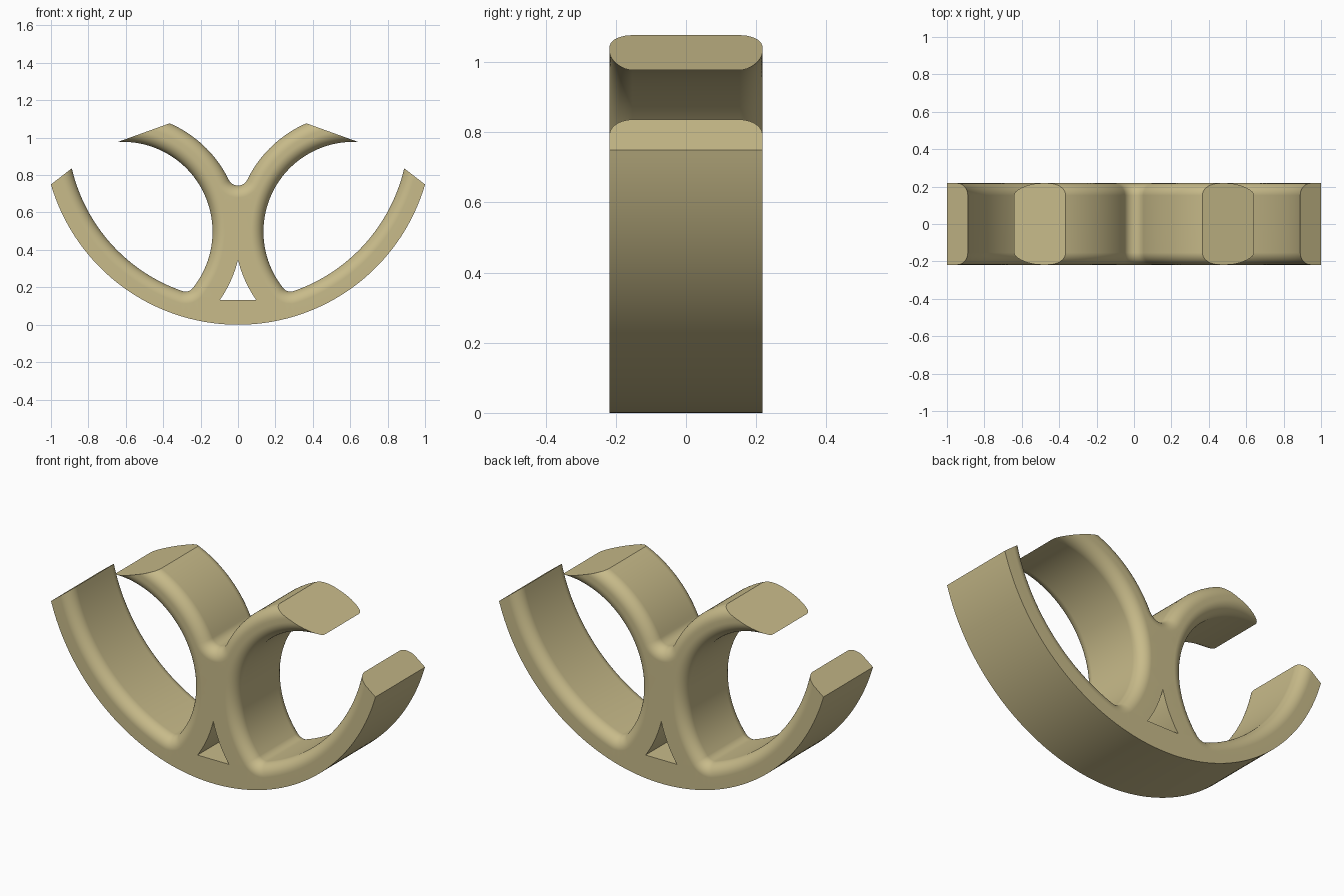
import bpy, bmesh, math
from mathutils import Vector as V

if "Cube" in bpy.data.objects:
    bpy.data.objects.remove(bpy.data.objects["Cube"])

HALF, BEVEL = 0.218, 0.065              # half depth and edge rounding
RIM, R_OUT, R_IN = V((0, 1.042)), 1.042, 0.912
HOLE, R_HOLE, R_ARM = V((0.617, 0.497)), 0.481, 0.632
R_POCKET, R_NOTCH, R_TRI = 0.05, 0.055, 0.635


def arc(c, r, p, q, n):
    """Points on a circle from the direction of p to the direction of q."""
    a = math.atan2(p.y - c.y, p.x - c.x)
    b = math.atan2(q.y - c.y, q.x - c.x)
    d = (b - a + math.pi) % (2 * math.pi) - math.pi
    return [c + r * V((math.cos(a + d * i / n), math.sin(a + d * i / n)))
            for i in range(n + 1)]


def enter(p, q, c, r):
    """Where the line from p towards q enters a circle."""
    u, w = (q - p).normalized(), p - c
    b = u.dot(w)
    return p + u * (-b - math.sqrt(b * b - w.dot(w) + r * r))


# Centres of the small fillets
ra, rb = R_IN - R_POCKET, R_HOLE - R_POCKET
axis = HOLE - RIM
dist = axis.length
axis.normalize()
along = (ra * ra - rb * rb + dist * dist) / (2 * dist)
POCKET = RIM + axis * along + V((axis.y, -axis.x)) * math.sqrt(ra * ra - along * along)
NOTCH = V((0, HOLE.y + math.sqrt((R_ARM + R_NOTCH) ** 2 - HOLE.x ** 2)))


def outline(d):
    """Closed body outline, inner edges drawn back into the solid by d."""
    a, b = V((1.0, 0.75)), V((0.89, 0.835))         # rim end cut
    p, q = V((0.365, 1.077)), V((0.64, 0.978))      # arm end cut
    a = enter(a, b, RIM, R_OUT)
    away_rim = POCKET + (POCKET - RIM)
    away_hole = POCKET + (POCKET - HOLE)
    half = arc(RIM, R_OUT, V((0, 0)), a, 40)
    half += arc(RIM, R_IN + d, enter(a, b, RIM, R_IN + d), POCKET, 32)
    half += arc(POCKET, R_POCKET + d, away_rim, away_hole, 10)[1:]
    half += arc(HOLE, R_HOLE + d, POCKET, enter(p, q, HOLE, R_HOLE + d), 40)[1:]
    half += arc(HOLE, R_ARM - d, enter(p, q, HOLE, R_ARM - d), NOTCH, 24)
    half += arc(NOTCH, R_NOTCH + d, HOLE, NOTCH - V((0, 1)), 8)[1:]
    return half + [V((-v.x, v.y)) for v in half[-2:0:-1]]


def triangle():
    """Curved triangular window in the stem."""
    z = 0.133
    base = V((HOLE.x - math.sqrt(R_TRI ** 2 - (HOLE.y - z) ** 2), z))
    apex = V((0, HOLE.y - math.sqrt(R_TRI ** 2 - HOLE.x ** 2)))
    side = arc(HOLE, R_TRI, apex, base, 12)
    return side + [V((-v.x, v.y)) for v in side[:0:-1]]


bm = bmesh.new()


def loft(sections):
    """Join matching outlines given as (points, y); return the end loops."""
    loops = [[bm.verts.new((v.x, y, v.y)) for v in pts] for pts, y in sections]
    for l0, l1 in zip(loops, loops[1:]):
        for i in range(len(l0)):
            j = (i + 1) % len(l0)
            bm.faces.new((l0[i], l0[j], l1[j], l1[i]))
    return loops[0], loops[-1]


# Body walls with rounded inner edges
steps = [math.pi / 2 * i / 10 for i in range(11)]
back = [(outline(BEVEL * (1 - math.cos(t))), HALF - BEVEL + BEVEL * math.sin(t))
        for t in steps]
front = [(pts, -y) for pts, y in reversed(back)]
body_ends = loft(front + back)

# Window walls
window_ends = loft([(triangle(), -HALF), (triangle(), HALF)])

# Flat front and back faces around the window
for body_loop, window_loop in zip(body_ends, window_ends):
    edges = [bm.edges.get((lp[i - 1], lp[i]))
             for lp in (body_loop, window_loop) for i in range(len(lp))]
    bmesh.ops.triangle_fill(bm, use_beauty=True, use_dissolve=False, edges=edges)
bmesh.ops.recalc_face_normals(bm, faces=bm.faces)

mesh = bpy.data.meshes.new("curved_holder")
bm.to_mesh(mesh)
bm.free()
holder = bpy.data.objects.new("curved_holder", mesh)
bpy.context.collection.objects.link(holder)

tan = bpy.data.materials.new("tan")
tan.diffuse_color = (0.578, 0.497, 0.254, 1)
tan.use_nodes = True
tan.node_tree.nodes["Principled BSDF"].inputs["Base Color"].default_value = tan.diffuse_color
mesh.materials.append(tan)

bpy.context.view_layer.objects.active = holder
holder.select_set(True)
bpy.ops.object.shade_smooth_by_angle(angle=math.radians(30))
weighted = holder.modifiers.new("even_shading", 'WEIGHTED_NORMAL')
weighted.keep_sharp = True
